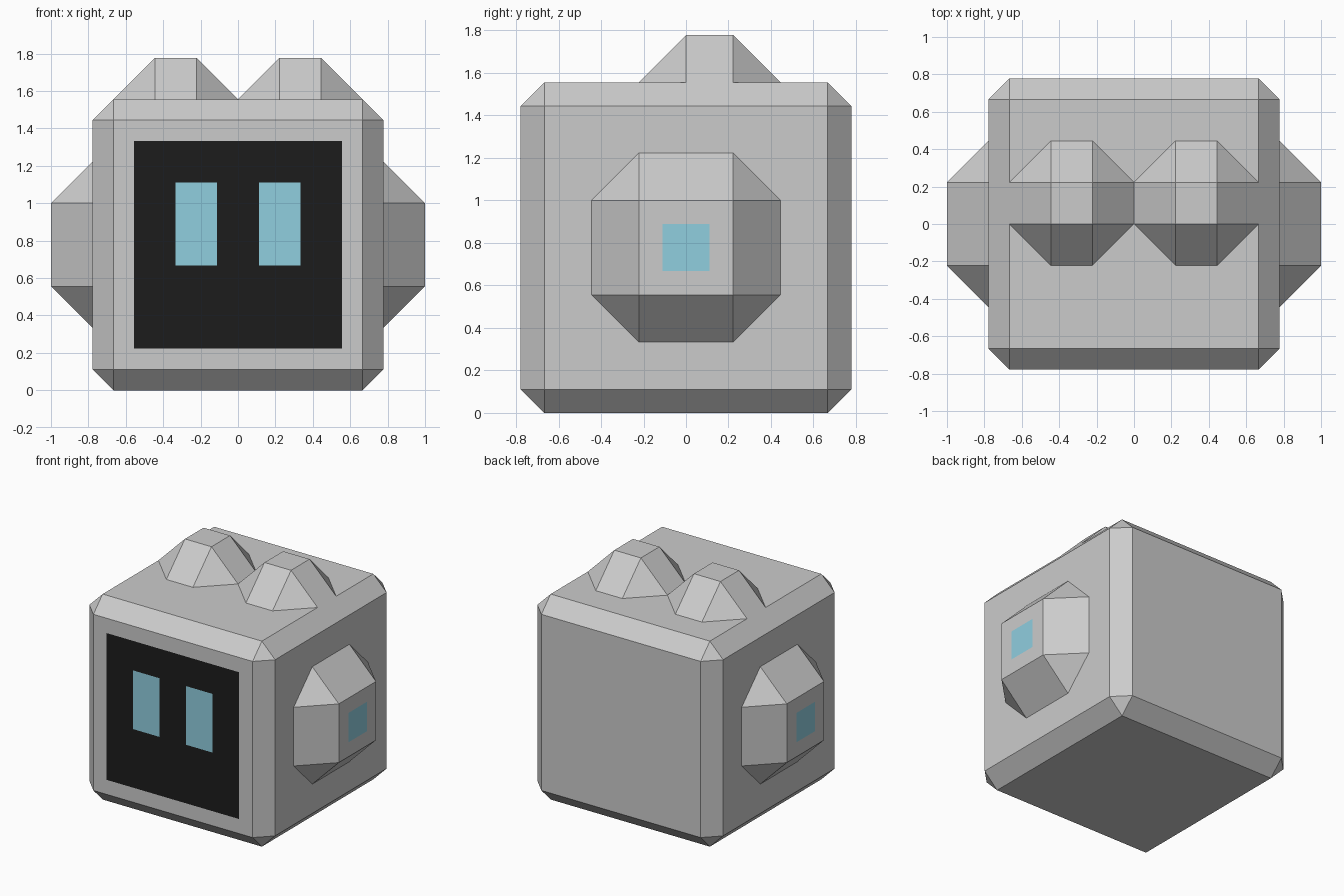
import bpy, bmesh
from math import pi
from mathutils import Matrix, Vector

if "Cube" in bpy.data.objects:
    bpy.data.objects.remove(bpy.data.objects["Cube"])

U = 1 / 9  # the model sits on a grid of 18 units across


def material(name, color):
    mat = bpy.data.materials.new(name)
    mat.diffuse_color = (*color, 1)
    mat.use_nodes = True
    mat.node_tree.nodes["Principled BSDF"].inputs["Base Color"].default_value = mat.diffuse_color
    return mat


def finish(bm, name, matrix=Matrix(), mat=None):
    bm.transform(matrix)
    bm.normal_update()
    mesh = bpy.data.meshes.new(name)
    bm.to_mesh(mesh)
    bm.free()
    obj = bpy.data.objects.new(name, mesh)
    bpy.context.collection.objects.link(obj)
    if mat:
        mesh.materials.append(mat)
    return obj


def chamfered_cube(half, chamfer):
    bm = bmesh.new()
    bmesh.ops.create_cube(bm, size=2 * half)
    bmesh.ops.bevel(bm, geom=bm.edges[:], offset=chamfer, offset_type='OFFSET',
                    segments=1, profile=0.5, affect='EDGES')
    return bm


def knob(name, half, matrix):
    """Outer cap of a chamfered cube: octagon base on z=0, square top at 2U."""
    bm = chamfered_cube(half, 2 * U)
    base = half - 2 * U
    low = [v for v in bm.verts if v.co.z < base - 1e-4]
    bmesh.ops.delete(bm, geom=low, context='VERTS')
    bmesh.ops.translate(bm, verts=bm.verts[:], vec=(0, 0, -base))
    return finish(bm, name, matrix)


def panel(name, width, height, matrix, mat):
    bm = bmesh.new()
    bmesh.ops.create_grid(bm, x_segments=1, y_segments=1, size=0.5)
    bmesh.ops.scale(bm, vec=(width, height, 1), verts=bm.verts[:])
    return finish(bm, name, matrix, mat)


def at(x, y, z, rotation=Matrix()):
    return Matrix.Translation(Vector((x, y, z))) @ rotation


black = material("screen_black", (0.012, 0.012, 0.012))
teal = material("light_teal", (0.28, 0.62, 0.74))
FRONT = Matrix.Rotation(pi / 2, 4, 'X')
GAP = 0.002  # panels lie just proud of the surface

# Body and face screen
finish(chamfered_cube(7 * U, U), "body", at(0, 0, 7 * U))
panel("face_screen", 10 * U, 10 * U, at(0, -7 * U - GAP, 7 * U, FRONT), black)

for side, label in ((-1, "left"), (1, "right")):
    turn = Matrix.Rotation(side * pi / 2, 4, 'Y')
    # Eye on the screen
    panel(label + "_eye", 2 * U, 4 * U,
          at(side * 2 * U, -7 * U - 2 * GAP, 8 * U, FRONT), teal)
    # Side pod with its light
    knob(label + "_side_pod", 4 * U, at(side * 7 * U, 0, 7 * U, turn))
    panel(label + "_pod_light", 2 * U, 2 * U,
          at(side * (9 * U + GAP), 0, 7 * U, turn), teal)
    # Ear on top
    knob(label + "_ear", 3 * U, at(side * 3 * U, U, 14 * U))
